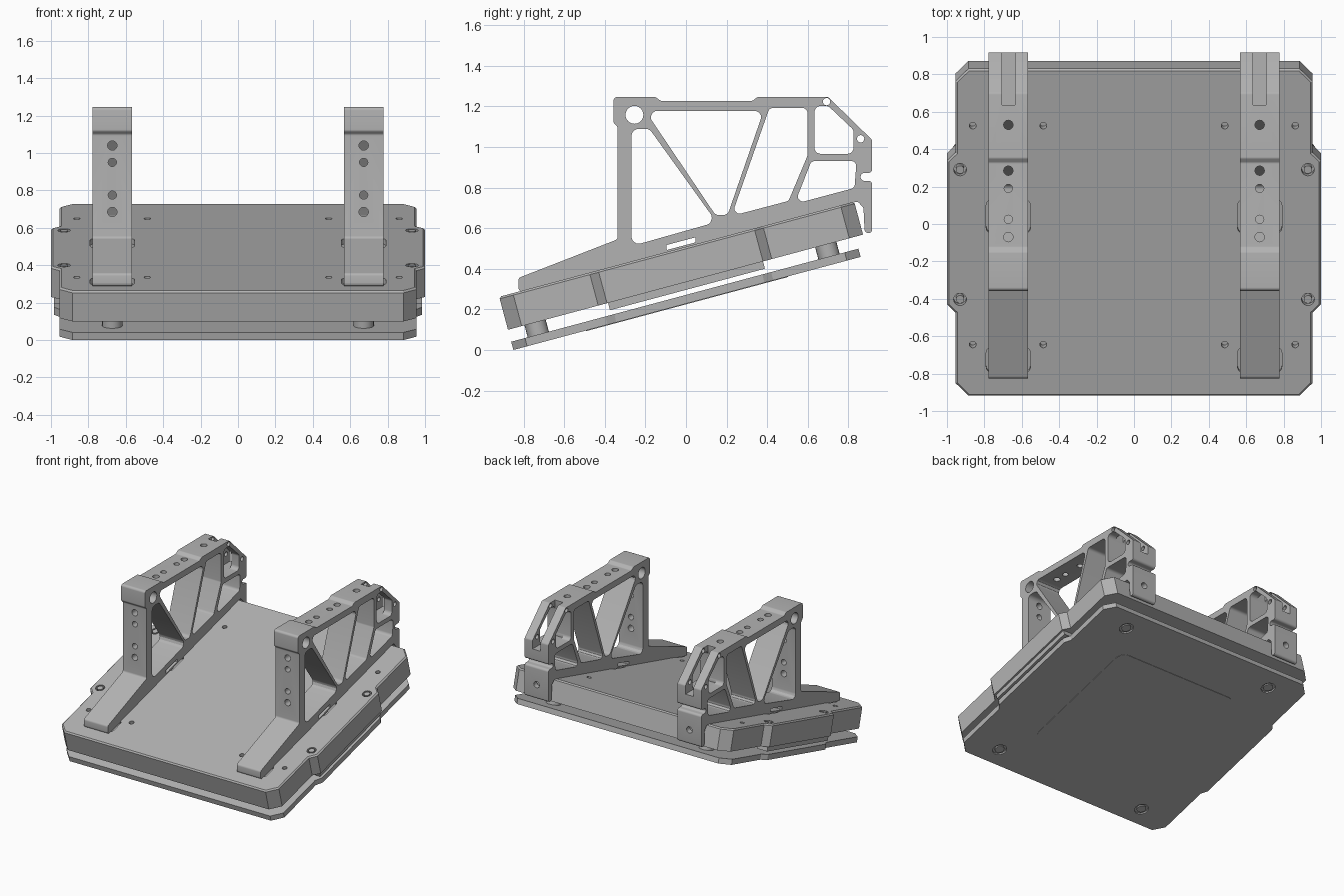
import bpy, bmesh, math
from mathutils import Matrix, Vector

cube = bpy.data.objects.get("Cube")
if cube:
    bpy.data.objects.remove(cube)

grey = bpy.data.materials.new("machined grey")
grey.use_nodes = True
grey.diffuse_color = (0.45, 0.45, 0.45, 1)
grey.node_tree.nodes["Principled BSDF"].inputs["Base Color"].default_value = grey.diffuse_color

# Tilted frame: local x across, y up the slope, z normal to the slab top
TILT = Matrix.Translation((0, -0.92, 0.262)) @ Matrix.Rotation(math.radians(15), 4, 'X')
FLAT = Matrix.Identity(4)
# Side profile frame: local x, y, z become world y, z, x
SIDE = Matrix(((0, 0, 1, 0), (1, 0, 0, 0), (0, 1, 0, 0), (0, 0, 0, 1)))
ARM_X = 0.672
SIDES = (-1, 1)


def add_object(name, mesh, matrix=FLAT):
    ob = bpy.data.objects.new(name, mesh)
    bpy.context.collection.objects.link(ob)
    ob.matrix_world = matrix
    mesh.materials.clear()
    mesh.materials.append(grey)
    return ob


def finish(name, bm, matrix=FLAT):
    bmesh.ops.recalc_face_normals(bm, faces=bm.faces)
    mesh = bpy.data.meshes.new(name)
    bm.to_mesh(mesh)
    bm.free()
    return add_object(name, mesh, matrix)


def rounded(points, r, steps=5):
    """Fillet every corner of a closed polygon."""
    out, n = [], len(points)
    for i, p in enumerate(points):
        p = Vector(p)
        a, b = Vector(points[i - 1]) - p, Vector(points[(i + 1) % n]) - p
        half = a.angle(b) / 2
        d = min(r / math.tan(half), a.length * 0.48, b.length * 0.48)
        start, end = p + a.normalized() * d, p + b.normalized() * d
        rad = d * math.tan(half)
        centre = p + (a.normalized() + b.normalized()).normalized() * rad / math.sin(half)
        for k in range(steps + 1):
            v = start.lerp(end, k / steps) - centre
            out.append(centre + v.normalized() * rad)
    return out


def circle(c, r, n=24):
    return [(c[0] + r * math.cos(k * math.tau / n), c[1] + r * math.sin(k * math.tau / n)) for k in range(n)]


def rect(x0, x1, y0, y1):
    return [(x0, y0), (x1, y0), (x1, y1), (x0, y1)]


def prism(bm, outline, z0, z1):
    face = bm.faces.new([bm.verts.new((p[0], p[1], z0)) for p in outline])
    ext = bmesh.ops.extrude_face_region(bm, geom=[face], use_keep_orig=True)
    top = [v for v in ext["geom"] if isinstance(v, bmesh.types.BMVert)]
    bmesh.ops.translate(bm, verts=top, vec=(0, 0, z1 - z0))


def cylinder(bm, c, r, length, axis='Z'):
    turn = Matrix.Rotation(math.pi / 2, 4, 'X') if axis == 'Y' else FLAT
    bmesh.ops.create_cone(bm, cap_ends=True, segments=24, radius1=r, radius2=r, depth=length,
                          matrix=Matrix.Translation(c) @ turn)


def cut(ob, cutter):
    """Subtract the cutter and remove it."""
    mod = ob.modifiers.new("cut", 'BOOLEAN')
    mod.object, mod.solver = cutter, 'EXACT'
    cutter.hide_render = True
    bpy.context.view_layer.update()
    mesh = bpy.data.meshes.new_from_object(ob.evaluated_get(bpy.context.evaluated_depsgraph_get()))
    ob.modifiers.clear()
    ob.data = mesh
    bpy.data.objects.remove(cutter)


def plate_outline(length, width, wide, flare0, flare1, c=0.07):
    """Chamfered plate with a wider middle section."""
    half = [(width - c, 0), (width, c), (width, flare0), (wide, flare0 + 0.045),
            (wide, flare1 - 0.045), (width, flare1), (width, length - c), (width - c, length)]
    return half + [(-x, y) for x, y in reversed(half)]


# Main slab
bm = bmesh.new()
prism(bm, plate_outline(1.81, 0.955, 1.0, 0.46, 1.345), -0.168, 0)
rim = [e for e in bm.edges if all(v.co.z > -0.01 for v in e.verts)]
bmesh.ops.bevel(bm, geom=rim, offset=0.01, segments=1, affect='EDGES')
slab = finish("slab", bm, TILT)

# Slab holes, edge screw slots and pockets beside the arms
bm = bmesh.new()
for s in SIDES:
    for y in (0.285, 1.496):
        for x in (0.485, 0.862):
            cylinder(bm, (s * x, y, 0), 0.018, 0.12)
    for y in (0.535, 1.253):
        cylinder(bm, (s * 0.93, y, 0), 0.034, 0.08)
    for y0, y1 in ((0.13, 0.27), (0.90, 1.087)):
        prism(bm, rounded(rect(s * ARM_X - 0.118, s * ARM_X + 0.118, y0, y1), 0.03), -0.03, 0.05)
cut(slab, finish("slab_cutter", bm, TILT))

# Edge screws
bm = bmesh.new()
for s in SIDES:
    for y in (0.535, 1.253):
        cylinder(bm, (s * 0.93, y, -0.025), 0.022, 0.05)
finish("edge_screws", bm, TILT)

# Lower lips under the wide edges of the slab
bm = bmesh.new()
for s in SIDES:
    prism(bm, rect(*sorted((s * 0.9, s * 0.985)), 0.51, 1.30), -0.205, -0.165)
finish("edge_lips", bm, TILT)

# Base plate with countersunk screw holes
bm = bmesh.new()
prism(bm, plate_outline(1.77, 0.955, 0.985, 0.48, 1.325), -0.271, -0.229)
base = finish("base_plate", bm, TILT)
POSTS = [(s * ARM_X, y) for s in SIDES for y in (0.138, 1.62)]
bm = bmesh.new()
for x, y in POSTS:
    cylinder(bm, (x, y, -0.271), 0.052, 0.024)
cut(base, finish("base_cutter", bm, TILT))

# Spacer posts and base screws
bm = bmesh.new()
for x, y in POSTS:
    cylinder(bm, (x, y, -0.199), 0.054, 0.07)
    cylinder(bm, (x, y, -0.262), 0.035, 0.014)
finish("spacer_posts", bm, TILT)

# Raised square panel under the base
bm = bmesh.new()
prism(bm, rounded(rect(-0.54, 0.54, 0.37, 1.40), 0.07), -0.274, -0.27)
finish("underside_panel", bm, TILT)

# Arm side profile, as (y, z)
outer = [(-0.825, 0.283), (-0.825, 0.355), (-0.337, 0.545), (-0.337, 1.1), (-0.357, 1.118),
         (-0.357, 1.246), (-0.15, 1.246), (-0.125, 1.227), (0.328, 1.227), (0.352, 1.246),
         (0.70, 1.246), (0.917, 1.034), (0.917, 0.872), (0.86, 0.872), (0.86, 0.833),
         (0.917, 0.833), (0.917, 0.576), (0.88, 0.576), (0.874, 0.70), (0.845, 0.732)]
openings = [
    ([(-0.268, 1.089), (-0.18, 1.089), (0.15, 0.63), (-0.268, 0.512)], 0.035),
    ([(-0.2, 1.177), (0.382, 1.177), (0.205, 0.665), (0.145, 0.665)], 0.03),
    ([(0.411, 1.192), (0.598, 1.192), (0.598, 0.956), (0.505, 0.734), (0.224, 0.66)], 0.025),
    ([(0.633, 1.202), (0.70, 1.202), (0.825, 1.084), (0.825, 0.966), (0.633, 0.966)], 0.03),
    ([(0.618, 0.931), (0.84, 0.931), (0.83, 0.798), (0.534, 0.719)], 0.025),
    ([(-0.096, 0.517), (0.047, 0.555), (0.047, 0.53), (-0.096, 0.492)], 0.004)]
loops = [rounded(outer, 0.018)] + [rounded(p, r) for p, r in openings]
loops += [circle((-0.254, 1.158), 0.044), circle((0.692, 1.223), 0.018), circle((0.86, 1.04), 0.018)]

curve = bpy.data.curves.new("arm_profile", 'CURVE')
curve.dimensions, curve.fill_mode, curve.extrude = '2D', 'BOTH', 0.105
for loop in loops:
    spline = curve.splines.new('POLY')
    spline.points.add(len(loop) - 1)
    for point, co in zip(spline.points, loop):
        point.co = (co[0], co[1], 0, 1)
    spline.use_cyclic_u = True
profile = bpy.data.objects.new("arm_profile", curve)
bpy.context.collection.objects.link(profile)
bpy.context.view_layer.update()
solid = bpy.data.meshes.new_from_object(profile.evaluated_get(bpy.context.evaluated_depsgraph_get()))
bpy.data.objects.remove(profile)
bm = bmesh.new()
bm.from_mesh(solid)
bmesh.ops.remove_doubles(bm, verts=bm.verts, dist=0.0001)
bmesh.ops.transform(bm, matrix=SIDE, verts=bm.verts)
arm = finish("right_arm", bm)

# Drill the arm and split its rear ears
bm = bmesh.new()
for y, r in ((0.53, 0.025), (0.285, 0.025), (0.19, 0.022), (0.025, 0.022), (-0.07, 0.025)):
    cylinder(bm, (0, y, 1.22), r, 0.12)
for z, r in ((1.04, 0.025), (0.95, 0.022), (0.775, 0.022), (0.685, 0.025)):
    cylinder(bm, (0, -0.3, z), r, 0.15, 'Y')
cylinder(bm, (0, 0.9, 0.69), 0.025, 0.1, 'Y')
prism(bm, rect(-0.035, 0.035, 0.635, 1.0), 0.965, 1.3)
cut(arm, finish("arm_cutter", bm))
arm.location.x = -ARM_X
left_arm = add_object("left_arm", arm.data.copy())
left_arm.location.x = ARM_X

# Smooth the round walls and keep the machined edges crisp
for ob in bpy.context.view_layer.objects:
    ob.select_set(ob.type == 'MESH' and grey.name in ob.data.materials)
bpy.context.view_layer.objects.active = arm
bpy.ops.object.shade_smooth_by_angle(angle=math.radians(25))
